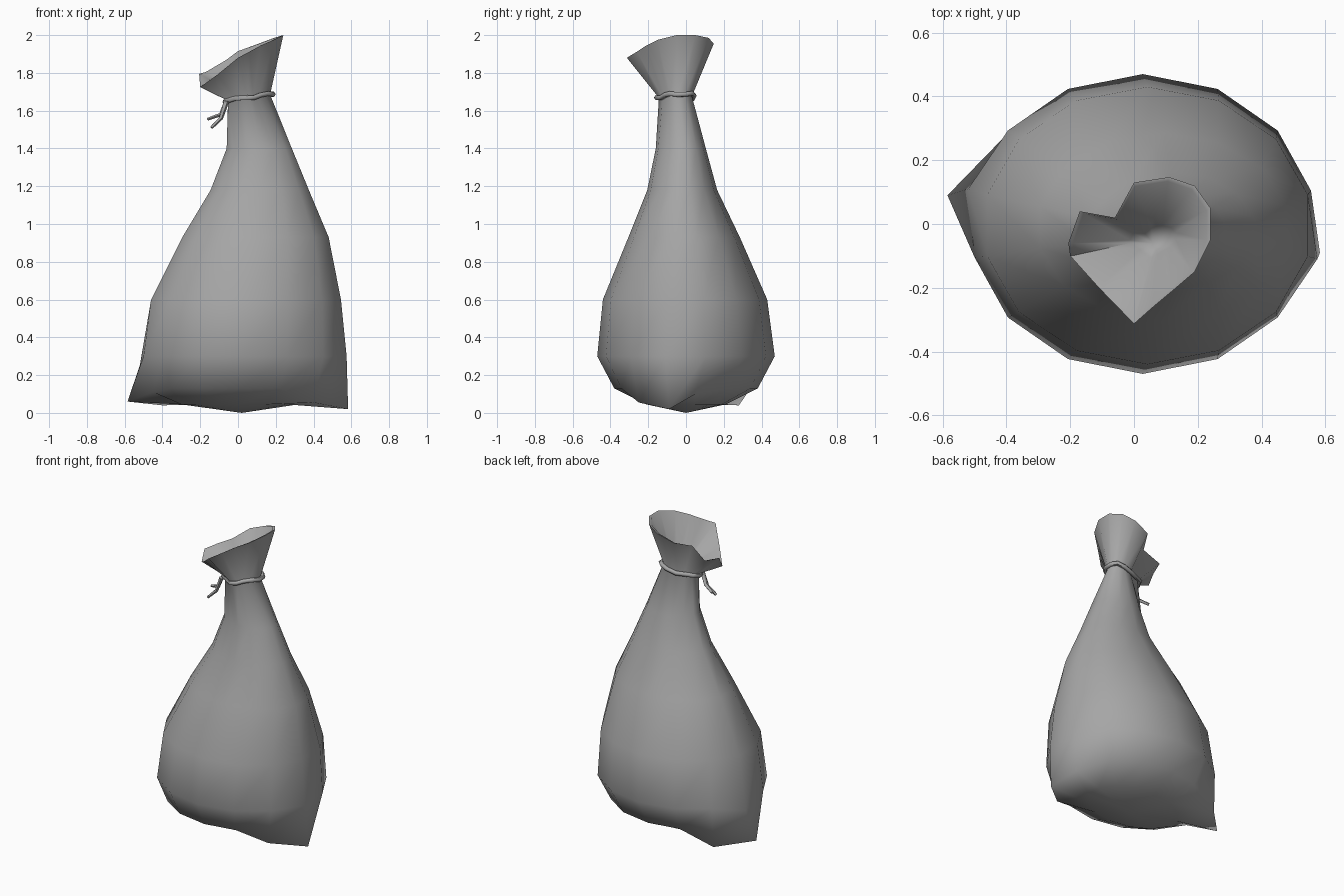
import bpy, bmesh, math
from mathutils import Vector

if "Cube" in bpy.data.objects:
    bpy.data.objects.remove(bpy.data.objects["Cube"])

N = 14
cloth = bpy.data.materials.new("grey_cloth")
cloth.diffuse_color = (0.38, 0.38, 0.38, 1)
cloth.use_nodes = True
cloth.node_tree.nodes["Principled BSDF"].inputs["Base Color"].default_value = cloth.diffuse_color


def ring(x0, x1, y0, y1, z):
    """Horizontal oval loop, clockwise from the back, filling the given extents."""
    cx, cy, ry = (x0 + x1) / 2, (y0 + y1) / 2, (y1 - y0) / 2
    rx = (x1 - x0) / 2 / math.cos(math.pi / N)
    angles = [math.tau * k / N for k in range(N)]
    return [Vector((cx + rx * math.sin(a), cy + ry * math.cos(a), z)) for a in angles]


def finish(obj, angle):
    bpy.ops.object.select_all(action='DESELECT')
    obj.select_set(True)
    bpy.context.view_layer.objects.active = obj
    if obj.type == 'CURVE':
        bpy.ops.object.convert(target='MESH')
    obj = bpy.context.view_layer.objects.active
    obj.data.materials.clear()
    obj.data.materials.append(cloth)
    bpy.ops.object.shade_smooth_by_angle(angle=math.radians(angle))


# Body loops from the bottom up: x extents, y extents, height
body = [ring(*r) for r in [
    (-0.30, 0.32, -0.21, 0.21, 0.045),
    (-0.45, 0.48, -0.38, 0.38, 0.13),
    (-0.50, 0.555, -0.47, 0.47, 0.30),
    (-0.46, 0.545, -0.44, 0.43, 0.60),
    (-0.295, 0.48, -0.305, 0.285, 0.93),
    (-0.145, 0.375, -0.205, 0.165, 1.18),
    (-0.06, 0.285, -0.16, 0.105, 1.40),
]]
# Pinched bottom corners, with the seam sagging beside them
body[1][11] = Vector((-0.585, 0.09, 0.06))
body[2][11] = Vector((-0.52, 0.11, 0.25))
body[1][12] = Vector((-0.40, 0.28, 0.04))
body[1][10] = Vector((-0.45, -0.04, 0.11))
body[1][4] = Vector((0.583, -0.09, 0.02))
body[2][4] = Vector((0.575, -0.11, 0.30))
body[1][5] = Vector((0.40, -0.25, 0.055))
body[1][3] = Vector((0.50, 0.05, 0.10))
# Shallow fold running up the back left of the neck
for loop, amount in ((body[5], 0.08), (body[6], 0.15)):
    loop[12] = loop[12].lerp(Vector((0.07, -0.04, loop[12].z)), amount)

# Heart-shaped, tilted mouth
rim = [Vector(p) for p in [
    (0.11, 0.147, 1.955), (0.19, 0.12, 1.985), (0.24, 0.05, 2.0), (0.24, -0.05, 2.0),
    (0.19, -0.15, 1.975), (0.12, -0.21, 1.945), (0.06, -0.26, 1.912), (0.0, -0.313, 1.88),
    (-0.11, -0.20, 1.79), (-0.20, -0.10, 1.725), (-0.206, -0.06, 1.795),
    (-0.17, 0.04, 1.805), (-0.06, 0.02, 1.87), (0.0, 0.13, 1.915)]]


def pinch(sx, sy, z):
    """Rim outline gathered in around the neck."""
    out = []
    for p in rim:
        x = 0.06 + (p.x - 0.02) * sx
        out.append(Vector((x, -0.055 + (p.y + 0.08) * sy, z + 0.15 * x)))
    out[12] = out[12].lerp((out[11] + out[13]) / 2, 0.6)
    return out


neck = pinch(0.5, 0.38, 1.66)
inner_rim = [p.lerp(Vector((0.03, -0.07, p.z)), 0.06) - Vector((0, 0, 0.004)) for p in rim]
inner_neck = pinch(0.32, 0.22, 1.68)

# Sack: loft the loops, then close the base and the throat
bm = bmesh.new()
loops = [[bm.verts.new(p) for p in loop] for loop in body + [neck, rim, inner_rim, inner_neck]]
for a, b in zip(loops, loops[1:]):
    for k in range(N):
        j = (k + 1) % N
        bm.faces.new((a[j], a[k], b[k], b[j]))
for loop, tip in ((loops[0], (0.02, 0, 0)), (loops[-1], (0.06, -0.06, 1.64))):
    v = bm.verts.new(tip)
    for k in range(N):
        bm.faces.new((loop[k], loop[(k + 1) % N], v))
bmesh.ops.recalc_face_normals(bm, faces=bm.faces)
mesh = bpy.data.meshes.new("sack")
bm.to_mesh(mesh)
bm.free()
sack = bpy.data.objects.new("sack", mesh)
bpy.context.collection.objects.link(sack)
finish(sack, 75)


def cord(name, points, radius, closed=False, taper=1.0):
    curve = bpy.data.curves.new(name, 'CURVE')
    curve.dimensions = '3D'
    curve.bevel_depth = radius
    curve.bevel_resolution = 1
    curve.use_fill_caps = True
    s = curve.splines.new('POLY')
    s.points.add(len(points) - 1)
    for i, p in enumerate(points):
        s.points[i].co = (*p, 1)
        s.points[i].radius = 1 + (taper - 1) * i / (len(points) - 1)
    s.use_cyclic_u = closed
    obj = bpy.data.objects.new(name, curve)
    bpy.context.collection.objects.link(obj)
    finish(obj, 60)


# Cord tied round the neck, dipping slightly in waves, with two loose ends
tie = pinch(0.57, 0.43, 1.662)
for k, p in enumerate(tie):
    p.z += 0.006 * math.sin(k * 1.8)
cord("neck_cord", [p for k, p in enumerate(tie) if k != 12], 0.014, closed=True)
cord("cord_end_upper", [(-0.06, -0.09, 1.65), (-0.09, -0.08, 1.58), (-0.16, -0.05, 1.555)],
     0.014, taper=0.6)
cord("cord_end_lower", [(-0.06, -0.09, 1.65), (-0.09, -0.10, 1.56), (-0.14, -0.12, 1.51)],
     0.014, taper=0.6)
